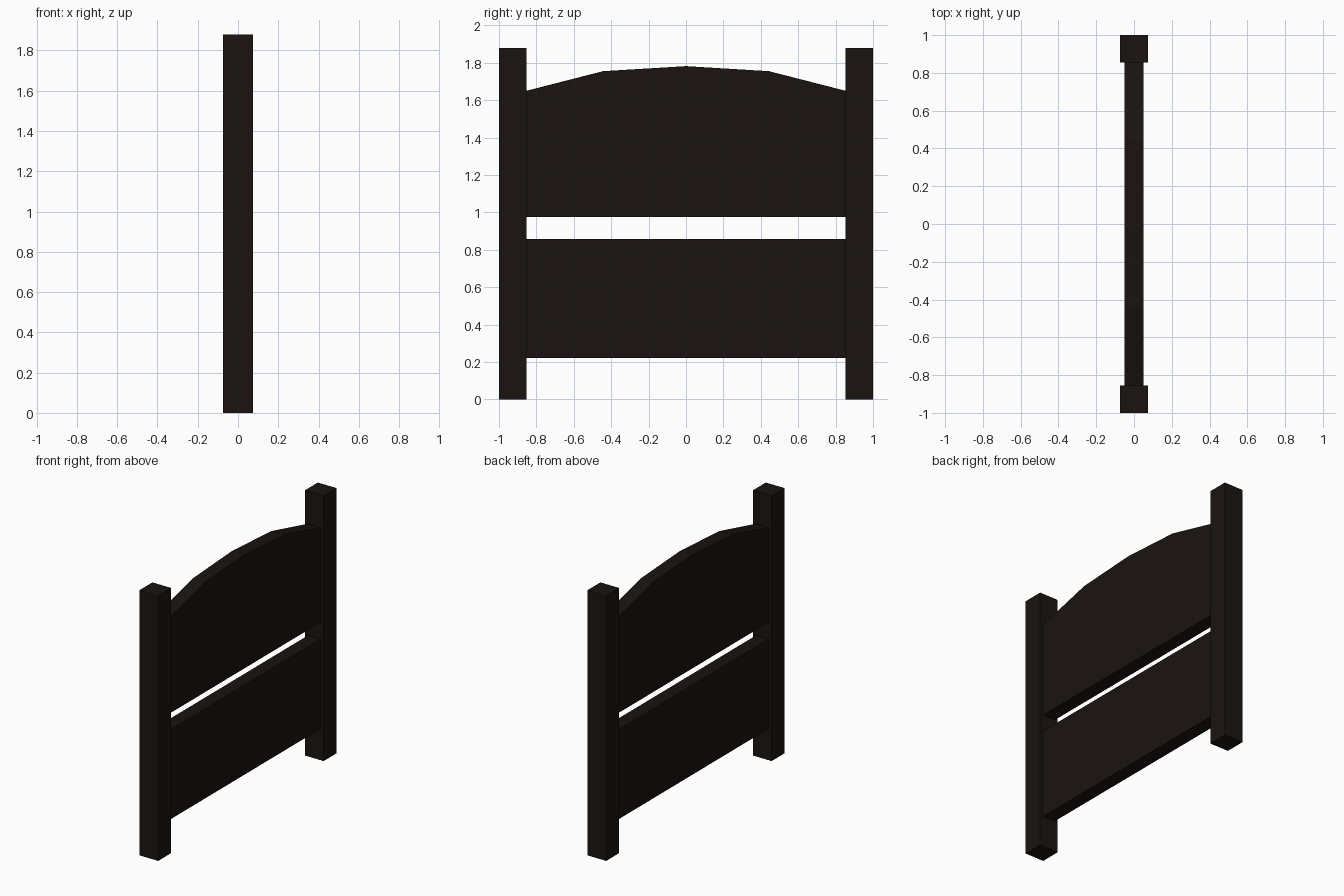
import bpy, bmesh

if "Cube" in bpy.data.objects:
    bpy.data.objects.remove(bpy.data.objects["Cube"])


def material(name, rgb):
    mat = bpy.data.materials.new(name)
    mat.diffuse_color = (*rgb, 1)
    mat.use_nodes = True
    mat.node_tree.nodes["Principled BSDF"].inputs["Base Color"].default_value = mat.diffuse_color
    return mat


def slab(name, outline, x_half, mat):
    """Extrude a (y, z) outline along x, centred on x = 0."""
    bm = bmesh.new()
    face = bm.faces.new([bm.verts.new((-x_half, y, z)) for y, z in outline])
    ext = bmesh.ops.extrude_face_region(bm, geom=[face])
    verts = [g for g in ext["geom"] if isinstance(g, bmesh.types.BMVert)]
    bmesh.ops.translate(bm, verts=verts, vec=(2 * x_half, 0, 0))
    bmesh.ops.recalc_face_normals(bm, faces=bm.faces[:])
    mesh = bpy.data.meshes.new(name)
    bm.to_mesh(mesh)
    bm.free()
    mesh.materials.append(mat)
    obj = bpy.data.objects.new(name, mesh)
    bpy.context.collection.objects.link(obj)
    return obj


def rect(y0, y1, z0, z1):
    return [(y0, z0), (y1, z0), (y1, z1), (y0, z1)]


post_wood = material("post_wood", (0.010, 0.007, 0.005))
panel_wood = material("panel_wood", (0.010, 0.006, 0.005))

INNER = 0.854  # inner face of the posts

# Square end posts
slab("left_post", rect(-1, -INNER, 0, 1.88), 0.074, post_wood)
slab("right_post", rect(INNER, 1, 0, 1.88), 0.074, post_wood)

# Lower rectangular panel
slab("lower_panel", rect(-INNER, INNER, 0.222, 0.858), 0.049, panel_wood)

# Upper panel with a faceted arched top
arch = [(INNER, 1.65), (0.444, 1.755), (0, 1.782), (-0.444, 1.755), (-INNER, 1.65)]
slab("upper_panel", [(-INNER, 0.976), (INNER, 0.976)] + arch, 0.049, panel_wood)
